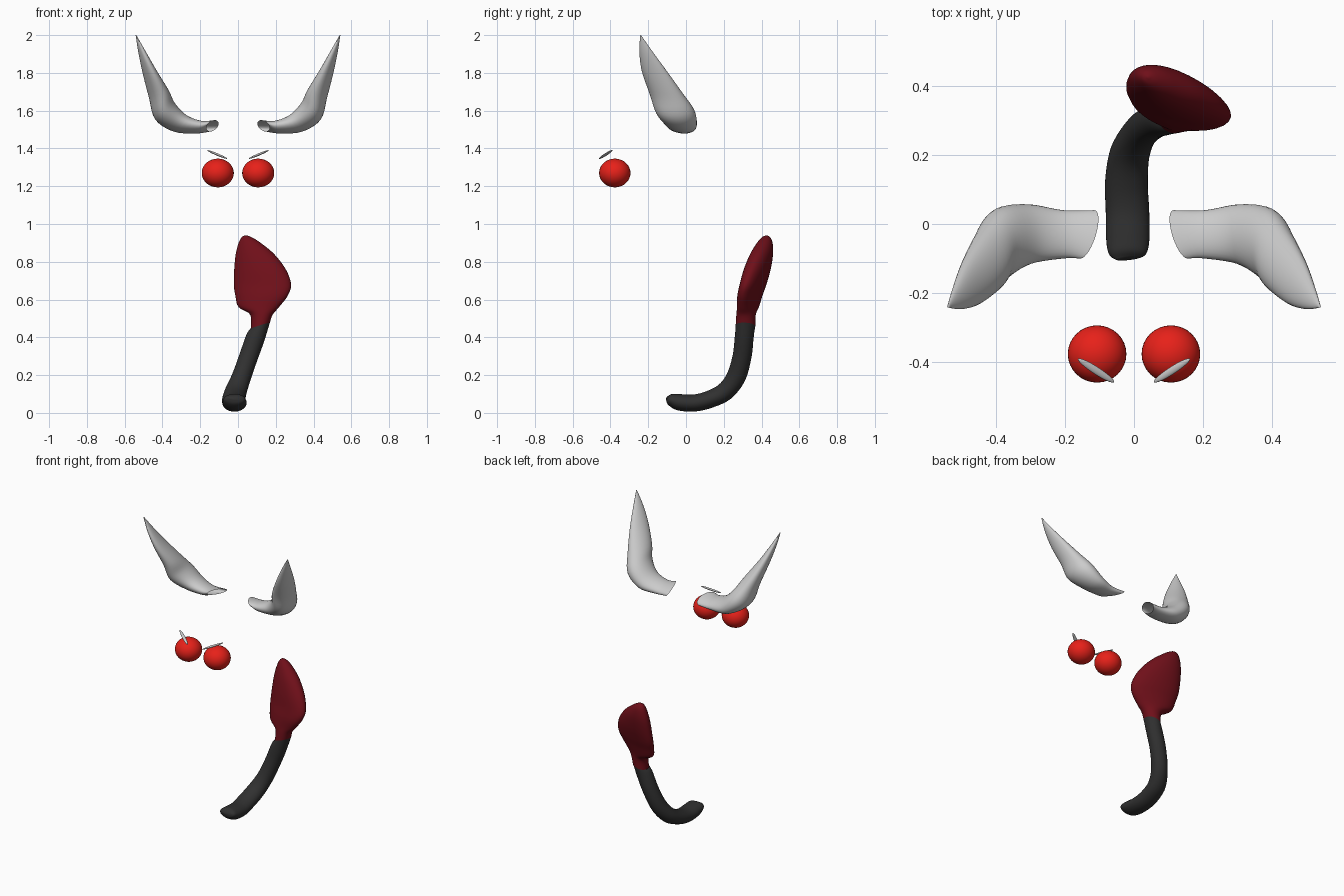
import bpy, bmesh
from math import cos, sin, tau
from mathutils import Vector, Matrix

if "Cube" in bpy.data.objects:
    bpy.data.objects.remove(bpy.data.objects["Cube"])


def material(name, rgb):
    m = bpy.data.materials.new(name)
    m.diffuse_color = (*rgb, 1)
    m.use_nodes = True
    m.node_tree.nodes["Principled BSDF"].inputs["Base Color"].default_value = m.diffuse_color
    return m


red = material("eye_red", (0.8, 0.015, 0.01))
dark_red = material("dark_red", (0.16, 0.005, 0.01))
black = material("soft_black", (0.03, 0.03, 0.03))


def finish(name, bm, mat=None):
    bmesh.ops.recalc_face_normals(bm, faces=bm.faces)
    for f in bm.faces:
        f.smooth = True
    me = bpy.data.meshes.new(name)
    bm.to_mesh(me)
    bm.free()
    ob = bpy.data.objects.new(name, me)
    bpy.context.collection.objects.link(ob)
    if mat:
        me.materials.append(mat)
    return ob


def catmull(p0, p1, p2, p3, t):
    return 0.5 * (2 * p1 + (p2 - p0) * t + (2 * p0 - 5 * p1 + 4 * p2 - p3) * t * t
                  + (3 * p1 - p0 - 3 * p2 + p3) * t ** 3)


def loft(name, sections, mat=None, cap_start=False, cap_end=False, sides=32, steps=5, mirror=1):
    """Skin smooth elliptical rings; a section is (centre, half axis a, half axis b)."""
    s = [[Vector(v) for v in sec] for sec in sections]
    n = len(s)
    rows = []
    for i in range(n - 1):
        k = [s[max(i - 1, 0)], s[i], s[i + 1], s[min(i + 2, n - 1)]]
        for j in range(steps):
            rows.append([catmull(*(q[c] for q in k), j / steps) for c in range(3)])
    rows.append(s[-1])
    bm = bmesh.new()
    rings = []
    for c, a, b in rows:
        ring = []
        for j in range(sides):
            p = c + a * cos(tau * j / sides) + b * sin(tau * j / sides)
            ring.append(bm.verts.new((p.x * mirror, p.y, p.z)))
        rings.append(ring)
    for r0, r1 in zip(rings, rings[1:]):
        for j in range(sides):
            k = (j + 1) % sides
            bm.faces.new((r0[j], r0[k], r1[k], r1[j]))
    if cap_start:
        bm.faces.new(rings[0])
    if cap_end:
        bm.faces.new(rings[-1])
    return finish(name, bm, mat)


def ellipsoid(name, centre, radii, mat=None, rot=Matrix.Identity(4)):
    bm = bmesh.new()
    bmesh.ops.create_uvsphere(bm, u_segments=32, v_segments=20, radius=1)
    bm.transform(Matrix.Translation(centre) @ rot @ Matrix.Diagonal((*radii, 1)))
    return finish(name, bm, mat)


# Horns: hollow, open at the base, tapering to a point
horn = [
    ((0.135, -0.03, 1.520), (0.020, -0.070, 0.015), (-0.025, 0, 0.026)),
    ((0.205, -0.03, 1.513), (0.000, -0.070, 0.010), (-0.012, 0, 0.032)),
    ((0.305, -0.03, 1.532), (0.000, -0.087, 0.010), (-0.035, 0, 0.042)),
    ((0.385, -0.057, 1.595), (-0.005, -0.103, 0.000), (-0.053, 0, 0.042)),
    ((0.420, -0.105, 1.690), (-0.015, -0.088, 0.000), (-0.050, 0, 0.020)),
    ((0.470, -0.168, 1.810), (-0.015, -0.066, 0.000), (-0.032, 0, 0.010)),
    ((0.510, -0.213, 1.915), (-0.008, -0.034, 0.000), (-0.016, 0, 0.005)),
    ((0.540, -0.240, 2.000), (0.000, -0.002, 0.000), (-0.002, 0, 0.000)),
]
for side, sx in (("right", 1), ("left", -1)):
    loft("horn_" + side, horn, cap_end=True, mirror=sx)
    # Eyes
    ellipsoid("eye_" + side, (0.107 * sx, -0.377, 1.27), (0.085, 0.083, 0.076), red)
    # Brows: thin slanted slivers above the eyes
    along = Vector((0.105 * sx, 0.068, 0.045))
    rot = along.to_track_quat('X', 'Z').to_matrix().to_4x4()
    ellipsoid("brow_" + side, (0.11 * sx, -0.425, 1.368),
              (along.length / 2, 0.011, 0.006), None, rot)

# Tail shaft: (x, y, z, half width, half thickness) along its path
path = [
    (-0.016, -0.100, 0.080, 0.035, 0.010),
    (-0.018, -0.085, 0.072, 0.055, 0.030),
    (-0.018, -0.040, 0.057, 0.063, 0.043),
    (-0.019, 0.040, 0.052, 0.063, 0.045),
    (-0.022, 0.120, 0.070, 0.062, 0.046),
    (-0.012, 0.205, 0.112, 0.058, 0.049),
    (0.018, 0.265, 0.190, 0.051, 0.051),
    (0.057, 0.297, 0.300, 0.050, 0.050),
    (0.093, 0.308, 0.400, 0.050, 0.050),
]
shaft = []
for i, (x, y, z, w, h) in enumerate(path):
    p, q = path[max(i - 1, 0)], path[min(i + 1, len(path) - 1)]
    t = (Vector(q[:3]) - Vector(p[:3])).normalized()
    b = Vector((1, 0, 0)).cross(t).normalized()
    shaft.append(((x, y, z), t.cross(b) * w, b * h))
joint = ((0.118, 0.315, 0.462), (0.050, -0.010, 0.016), (-0.008, -0.051, 0))
shaft.append(joint)
loft("tail_shaft", shaft, black, cap_start=True)

# Tail spade: (z, left x, right x, y centre, half thickness)
spade = [joint]
for z, x0, x1, y, t in [
    (0.520, 0.065, 0.183, 0.318, 0.049),
    (0.560, 0.003, 0.217, 0.328, 0.050),
    (0.620, -0.014, 0.263, 0.338, 0.054),
    (0.680, -0.022, 0.281, 0.355, 0.057),
    (0.760, -0.020, 0.253, 0.377, 0.060),
    (0.840, -0.012, 0.192, 0.400, 0.054),
    (0.900, 0.004, 0.120, 0.417, 0.038),
    (0.930, 0.020, 0.072, 0.424, 0.020),
    (0.940, 0.038, 0.045, 0.426, 0.003),
]:
    w = (x1 - x0) / 2
    spade.append((((x0 + x1) / 2, y, z), (w, -0.28 * w, 0), (-0.2 * t, -t, 0)))
loft("tail_spade", spade, dark_red, cap_end=True)
